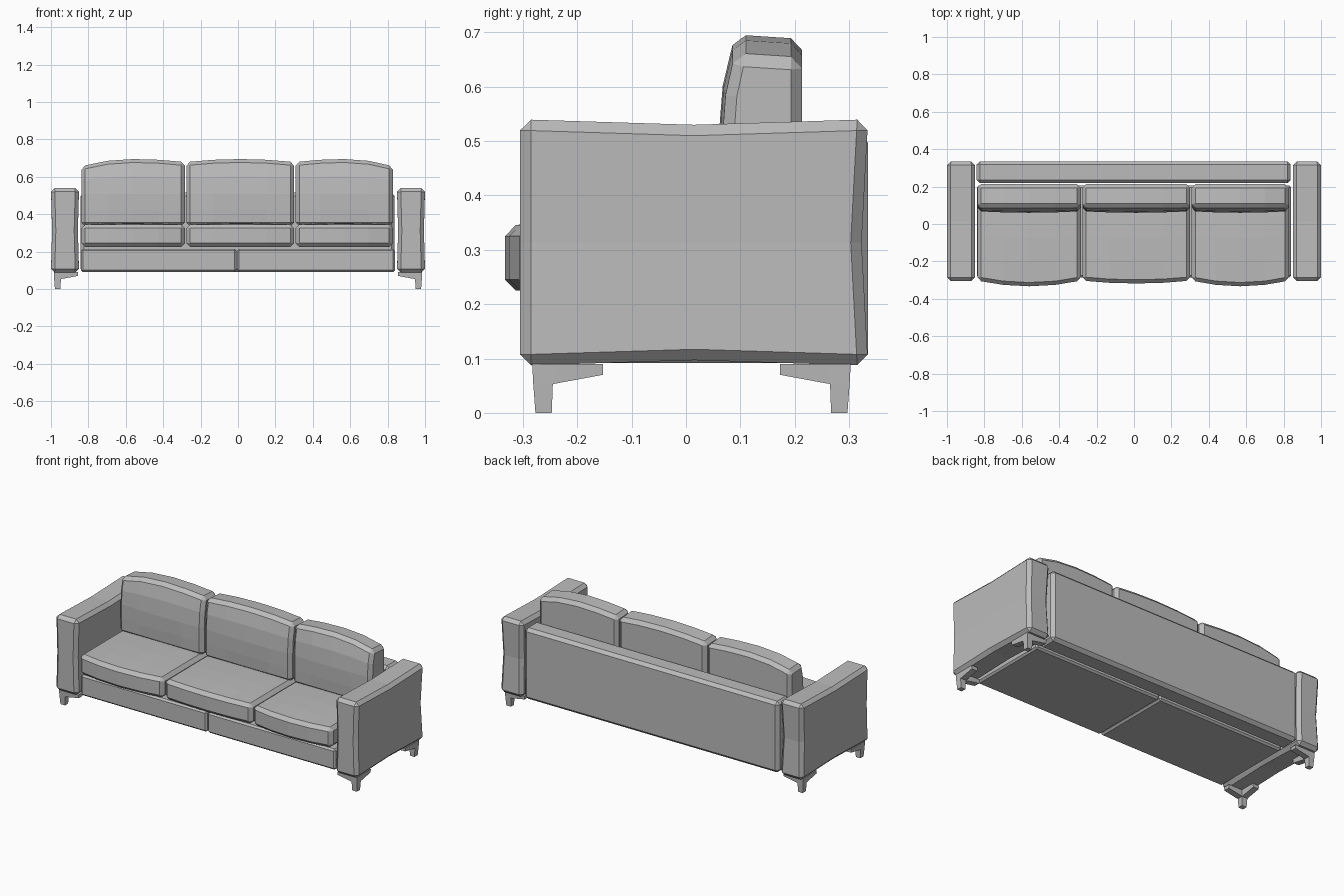
import bpy, bmesh, math
from mathutils import Vector

cube = bpy.data.objects.get("Cube")
if cube:
    bpy.data.objects.remove(cube, do_unlink=True)

fabric = bpy.data.materials.new("grey fabric")
fabric.use_nodes = True
grey = (0.5, 0.5, 0.5, 1)
fabric.diffuse_color = grey
fabric.node_tree.nodes["Principled BSDF"].inputs["Base Color"].default_value = grey


def finish(name, bm, bevel=0):
    bmesh.ops.recalc_face_normals(bm, faces=bm.faces)
    mesh = bpy.data.meshes.new(name)
    bm.to_mesh(mesh)
    bm.free()
    mesh.materials.append(fabric)
    obj = bpy.data.objects.new(name, mesh)
    bpy.context.collection.objects.link(obj)
    if bevel:
        mod = obj.modifiers.new("chamfer", 'BEVEL')
        mod.width = bevel
        mod.segments = 1
        mod.limit_method = 'ANGLE'
        mod.angle_limit = math.radians(50)
    return obj


def block(name, low, high, cuts=(1, 1, 1), bevel=0.015, shape=None):
    """Chamfered box cut into cells; shape moves each point, given u, v, w in -1..1."""
    bm = bmesh.new()
    bmesh.ops.create_cube(bm, size=2)
    for axis, n in enumerate(cuts):
        for i in range(1, n):
            normal = Vector((0, 0, 0))
            normal[axis] = 1
            bmesh.ops.bisect_plane(bm, geom=bm.verts[:] + bm.edges[:] + bm.faces[:],
                                   plane_co=normal * (2 * i / n - 1), plane_no=normal)
    for v in bm.verts:
        uvw = v.co.copy()
        v.co = [l + (h - l) * (t + 1) / 2 for l, h, t in zip(low, high, uvw)]
        if shape:
            shape(v.co, *uvw)
    return finish(name, bm, bevel)


# Arms, slightly pinched at the middle of each edge
def pinch(co, u, v, w):
    co.z -= 0.01 * w * (1 - abs(v))
    if v > 0:
        co.y -= 0.012 * (1 - abs(w))
    co.x -= 0.006 * u * (1 - abs(w))


for side, x0, x1 in (("right", -1, -0.85), ("left", 0.85, 1)):
    block(side + "_arm", (x0, -0.305, 0.087), (x1, 0.335, 0.54), (1, 2, 2), 0.02, pinch)

# Frame: two base halves and the back panel
block("base_right", (-0.84, -0.285, 0.092), (-0.008, 0.205, 0.215), bevel=0.01)
block("base_left", (-0.004, -0.285, 0.092), (0.84, 0.205, 0.215), bevel=0.01)
block("back_panel", (-0.842, 0.218, 0.09), (0.838, 0.335, 0.515), (2, 1, 1), 0.018)


# Cushions: puffed fronts and tops, outer top corners drooping
def cushions(label, x0, x1, bulge, outer):
    def seat_shape(co, u, v, w):
        puff = 1 - u * u
        if v < 0:
            co.y -= -v * bulge * puff
        if w > 0:
            co.z += 0.008 * puff * (1 - v * v)

    def back_shape(co, u, v, w):
        puff = 1 - u * u
        if w > 0:
            co.z += w * (0.016 * puff - 0.022 * max(0, u * outer) ** 2)
            co.y += 0.022 * w * w * (v < 0)
            co.z -= 0.008 * w * (v > 0)
        if v < 0:
            co.y -= 0.008 * puff * (1 - w * w)

    block(label + "_seat_cushion", (x0, -0.303, 0.225), (x1, 0.16, 0.345),
          (4, 4, 1), 0.02, seat_shape)
    block(label + "_back_cushion", (x0, 0.068, 0.335), (x1, 0.213, 0.68),
          (4, 1, 4), 0.02, back_shape)


cushions("right", -0.837, -0.284, 0.03, -1)
cushions("middle", -0.276, 0.3, 0.015, 0)
cushions("left", 0.308, 0.828, 0.03, 1)


# Feet: tapered post with two bracket wings under each arm
def foot(name, x, y):
    sx, sy = (1 if x < 0 else -1), (1 if y < 0 else -1)
    bm = bmesh.new()
    rings = []
    for z, inset, width in ((0.09, 0, 0.042), (0.053, 0.002, 0.036), (0, 0.006, 0.03)):
        corners = ((0, 0), (1, 0), (1, 1), (0, 1))
        rings.append([bm.verts.new((x + sx * (inset + a * width),
                                    y + sy * (inset + b * width), z)) for a, b in corners])
    bm.faces.new(rings[0])
    bm.faces.new(rings[2][::-1])
    wings = []
    for top, bottom in zip(rings, rings[1:]):
        for i in range(4):
            j = (i + 1) % 4
            face = bm.faces.new((top[i], top[j], bottom[j], bottom[i]))
            if top is rings[0] and i in (1, 2):
                wings.append((face, i))
    bmesh.ops.recalc_face_normals(bm, faces=bm.faces)
    for face, i in wings:
        end = bmesh.ops.extrude_discrete_faces(bm, faces=[face])["faces"][0]
        for v in end.verts:
            if i == 1:
                v.co.x = x + sx * 0.13
            else:
                v.co.y = y + sy * 0.13
            if v.co.z < 0.08:
                v.co.z = 0.07
    finish(name, bm)


for side, x in (("right", -0.985), ("left", 0.985)):
    foot("front_" + side + "_foot", x, -0.283)
    foot("back_" + side + "_foot", x, 0.303)
